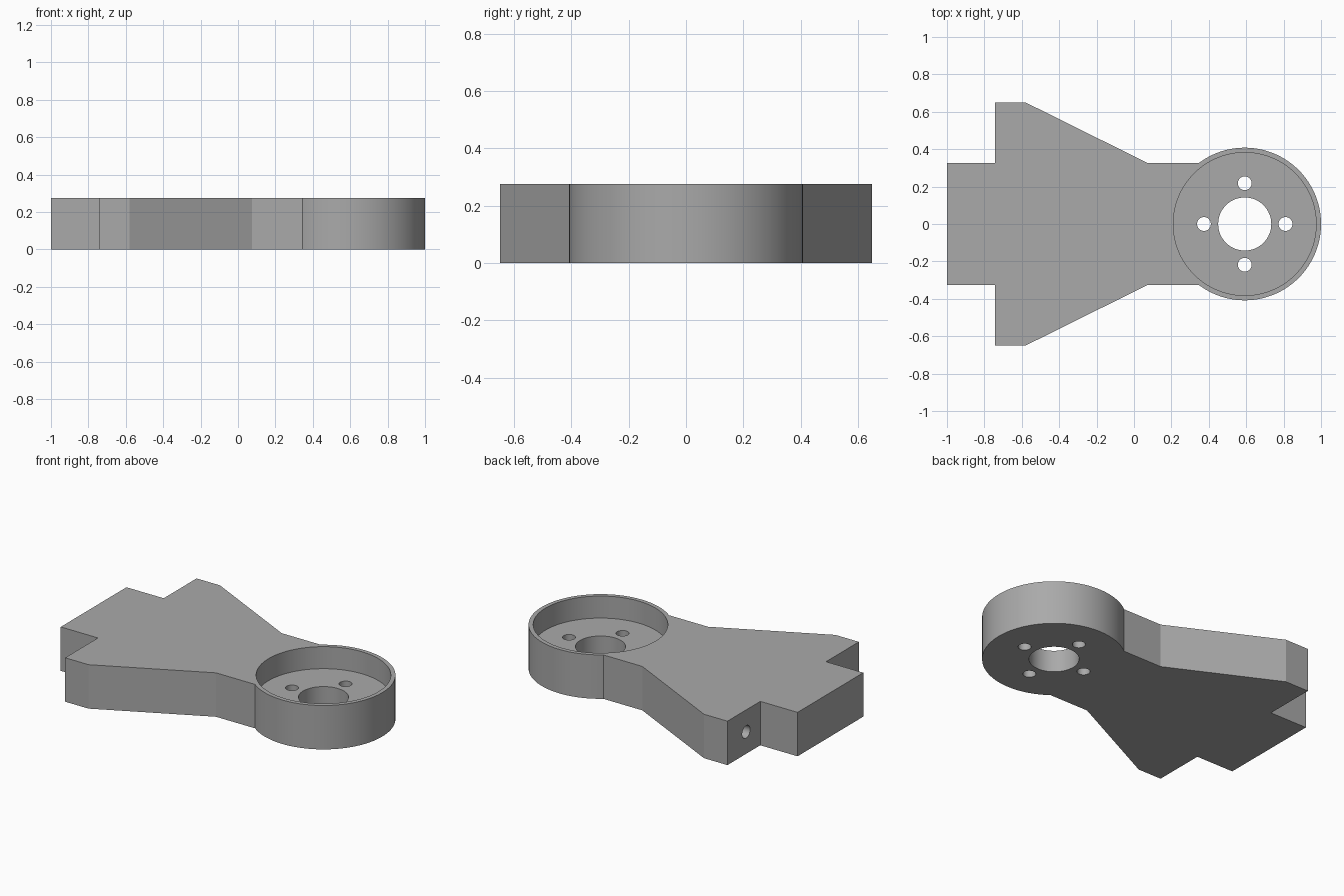
import bpy, bmesh, math
from mathutils import Matrix

if "Cube" in bpy.data.objects:
    bpy.data.objects.remove(bpy.data.objects["Cube"])

H = 0.275                 # plate thickness
CX, R = 0.592, 0.408      # round head centre and radius
FLOOR = 0.137             # height of the recess floor

grey = bpy.data.materials.new("plain grey")
grey.diffuse_color = (0.4, 0.4, 0.4, 1)
grey.use_nodes = True
grey.node_tree.nodes["Principled BSDF"].inputs["Base Color"].default_value = grey.diffuse_color


def cutter(name, radius, depth, loc, axis="Z", segs=64):
    """Hidden cylinder used to cut a hole."""
    bm = bmesh.new()
    bmesh.ops.create_cone(bm, cap_ends=True, segments=segs, radius1=radius,
                          radius2=radius, depth=depth)
    if axis == "X":
        bm.transform(Matrix.Rotation(math.pi / 2, 4, "Y"))
    me = bpy.data.meshes.new(name)
    bm.to_mesh(me)
    bm.free()
    me.materials.append(grey)
    ob = bpy.data.objects.new(name, me)
    ob.location = loc
    ob.hide_render = True
    bpy.context.collection.objects.link(ob)
    return ob


# Bracket outline: stepped tail, tapering wings, neck and round head
half = [(-1, 0.325), (-0.742, 0.325), (-0.742, 0.65), (-0.58, 0.65), (0.075, 0.325)]
a0 = math.pi - math.asin(0.325 / R)
N = 120
arc = [(CX + R * math.cos(a), R * math.sin(a))
       for a in (a0 - 2 * a0 * i / N for i in range(N + 1))]
outline = half + arc + [(x, -y) for x, y in reversed(half)]

bm = bmesh.new()
base = bm.faces.new([bm.verts.new((x, y, 0)) for x, y in outline])
top = bmesh.ops.extrude_face_region(bm, geom=[base])
bmesh.ops.translate(bm, vec=(0, 0, H),
                    verts=[v for v in top["geom"] if isinstance(v, bmesh.types.BMVert)])
bmesh.ops.recalc_face_normals(bm, faces=bm.faces)
me = bpy.data.meshes.new("bracket")
bm.to_mesh(me)
bm.free()
me.materials.append(grey)
bracket = bpy.data.objects.new("bracket", me)
bpy.context.collection.objects.link(bracket)

# Recess, centre bore, four bolt holes and two blind holes in the shoulders
cutters = [cutter("recess_cutter", 0.382, 0.4, (CX, 0, FLOOR + 0.2), segs=128),
           cutter("bore_cutter", 0.142, 1, (CX, 0, 0))]
for i in range(4):
    a = i * math.pi / 2
    cutters.append(cutter("bolt_hole_cutter", 0.037, 1,
                          (CX + 0.218 * math.cos(a), 0.218 * math.sin(a), 0), segs=40))
for s in (1, -1):
    cutters.append(cutter("shoulder_hole_cutter", 0.039, 0.6,
                          (-0.742, 0.465 * s, H / 2), "X", 40))

bpy.context.view_layer.objects.active = bracket
bracket.select_set(True)
for c in cutters:
    m = bracket.modifiers.new("cut", "BOOLEAN")
    m.operation, m.solver, m.object = "DIFFERENCE", "EXACT", c
    bpy.ops.object.modifier_apply(modifier=m.name)
    bpy.data.objects.remove(c)

bpy.ops.object.select_all(action="DESELECT")
bracket.select_set(True)
bpy.ops.object.shade_smooth_by_angle(angle=math.radians(20))
